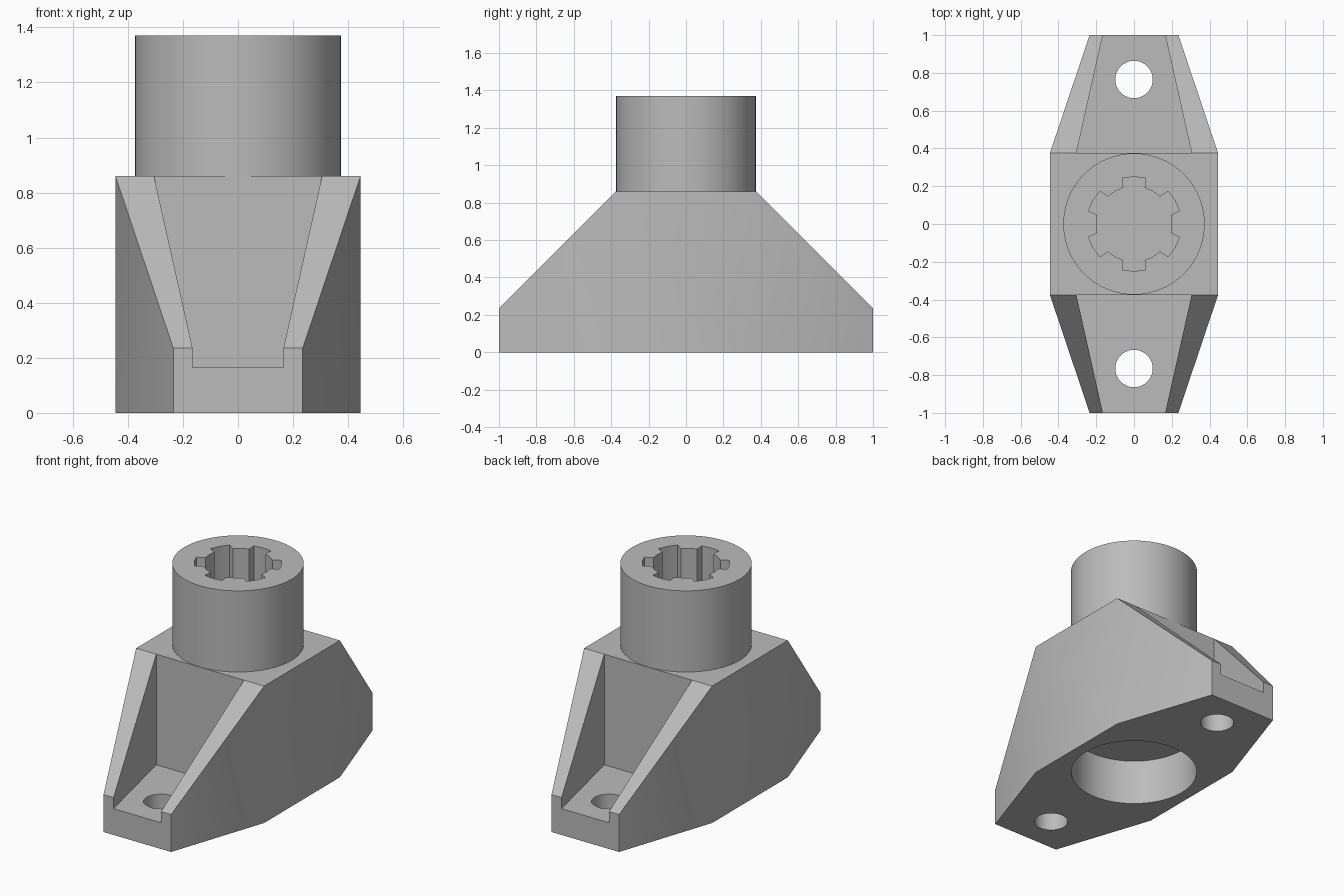
import bpy
import bmesh
from math import sin, cos, pi, radians, hypot, atan2

cube = bpy.data.objects.get("Cube")
if cube:
    bpy.data.objects.remove(cube, do_unlink=True)

grey = bpy.data.materials.new("mid grey plastic")
grey.use_nodes = True
COLOUR = (0.5, 0.5, 0.5, 1)
grey.diffuse_color = COLOUR
grey.node_tree.nodes["Principled BSDF"].inputs["Base Color"].default_value = COLOUR


def prism(name, outline, low, high, to_world=lambda u, v, w: (u, v, w)):
    """Extrude a closed outline from low to high."""
    bm = bmesh.new()
    bottom = [bm.verts.new(to_world(u, v, low)) for u, v in outline]
    top = [bm.verts.new(to_world(u, v, high)) for u, v in outline]
    bm.faces.new(bottom)
    bm.faces.new(top)
    for i in range(len(outline)):
        j = (i + 1) % len(outline)
        bm.faces.new((bottom[i], bottom[j], top[j], top[i]))
    bmesh.ops.recalc_face_normals(bm, faces=bm.faces)
    mesh = bpy.data.meshes.new(name)
    bm.to_mesh(mesh)
    bm.free()
    mesh.materials.append(grey)
    obj = bpy.data.objects.new(name, mesh)
    bpy.context.collection.objects.link(obj)
    return obj


def circle(radius, y=0, count=64):
    return [(radius * cos(2 * pi * i / count), y + radius * sin(2 * pi * i / count))
            for i in range(count)]


def combine(target, tool, operation):
    """Apply a boolean and discard the tool."""
    mod = target.modifiers.new(operation, "BOOLEAN")
    mod.operation = operation
    mod.solver = "EXACT"
    mod.object = tool
    bpy.ops.object.select_all(action="DESELECT")
    bpy.context.view_layer.objects.active = target
    target.select_set(True)
    bpy.ops.object.modifier_apply(modifier=mod.name)
    bpy.data.objects.remove(tool, do_unlink=True)


SHELF = 0.376       # half depth of the flat shoulder
SHOULDER = 0.86     # shoulder height
TOP = 1.37

# Tapered block: side profile trimmed by the six-sided footprint
side = [(-1, 0), (1, 0), (1, 0.235), (SHELF, SHOULDER), (-SHELF, SHOULDER), (-1, 0.235)]
body = prism("socket_bracket", side, -0.6, 0.6, lambda y, z, x: (x, y, z))
slope = (0.445 - 0.235) / (1 - SHELF)
tip = 0.235 - 0.2 * slope
footprint = [(-tip, -1.2), (tip, -1.2), (0.445, -SHELF), (0.445, SHELF),
             (tip, 1.2), (-tip, 1.2), (-0.445, SHELF), (-0.445, -SHELF)]
combine(body, prism("footprint", footprint, -0.5, 1.5), "INTERSECT")

# Screw pockets and screw holes at both ends
mouth = 0.165 - 0.2 * (0.305 - 0.165) / (1 - SHELF)
for end in (-1, 1):
    pocket = [(-mouth, 1.2 * end), (mouth, 1.2 * end),
              (0.305, SHELF * end), (-0.305, SHELF * end)]
    combine(body, prism("pocket", pocket, 0.165, 1.2), "DIFFERENCE")
    combine(body, prism("screw_hole", circle(0.099, 0.765 * end, 48), -0.2, 0.4), "DIFFERENCE")

# Round recess underneath
combine(body, prism("recess", circle(0.372), -0.2, 0.29), "DIFFERENCE")

# Round tower with a six-slot socket
combine(body, prism("tower", circle(0.374), 0.7, TOP), "UNION")
socket = []
half, root, crown = 0.062, 0.2, 0.25
a_root = atan2(half, hypot(root, half))
a_crown = atan2(half, crown)
for k in range(6):
    mid = radians(30 + 60 * k)
    for r, a in ((root, -a_root), (crown, -a_crown), (crown, 0), (crown, a_crown),
                 (root, a_root), (root, pi / 6)):
        socket.append((r * cos(mid + a), r * sin(mid + a)))
combine(body, prism("socket", socket, SHOULDER, TOP + 0.2), "DIFFERENCE")

bpy.ops.object.select_all(action="DESELECT")
body.select_set(True)
bpy.context.view_layer.objects.active = body
bpy.ops.object.shade_smooth_by_angle(angle=radians(30))
